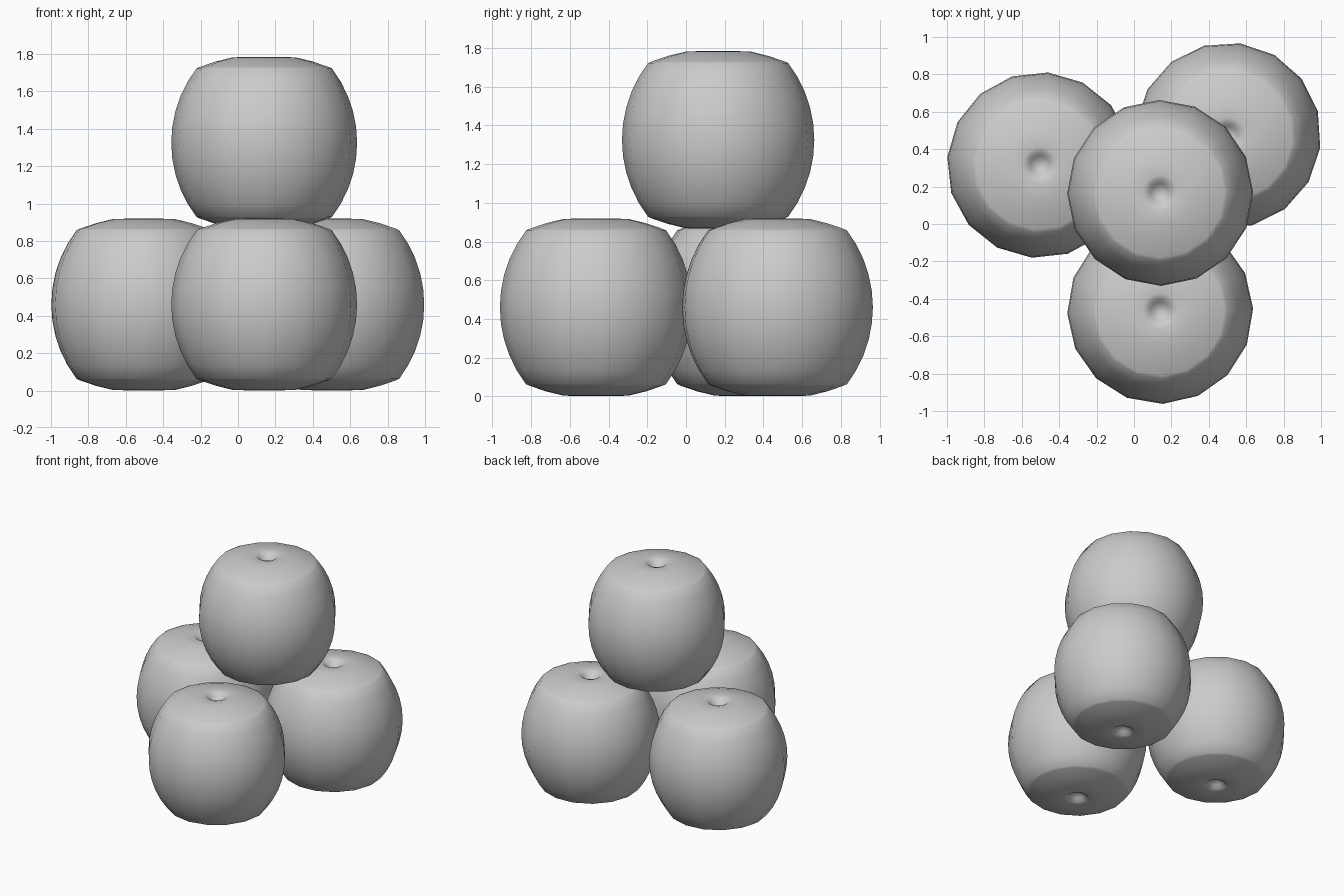
import bpy, bmesh
from math import sin, cos, pi, radians

cube = bpy.data.objects.get("Cube")
if cube:
    bpy.data.objects.remove(cube, do_unlink=True)

SIDES = 16
HALF = 0.46      # half height of a barrel
BULGE = 0.652    # radius of the side arc
WAIST = 0.497    # widest radius

grey = bpy.data.materials.new("plain_grey")
grey.use_nodes = True
grey.diffuse_color = (0.6, 0.6, 0.6, 1)
bsdf = next(n for n in grey.node_tree.nodes if n.type == 'BSDF_PRINCIPLED')
bsdf.inputs["Base Color"].default_value = (0.6, 0.6, 0.6, 1)


def barrel_profile():
    """Radius and height from bottom dimple to top dimple."""
    # Dimple, domed cap and rim of the upper end
    cap = [(0.025, 0.415), (0.05, 0.43), (0.07, 0.452), (0.095, 0.459),
           (0.17, 0.456), (0.26, 0.434), (0.345, 0.405)]
    # Bulging side
    steps = 10
    side = []
    for i in range(steps + 1):
        a = radians(37.5) * (2 * i / steps - 1)
        side.append((WAIST - BULGE * (1 - cos(a)), BULGE * sin(a)))
    return [(r, -z) for r, z in cap] + side + cap[::-1]


def make_barrel(name, location, turn):
    """Lathe the profile around z, closing both dimples with fans."""
    bm = bmesh.new()
    rings = []
    for r, z in barrel_profile():
        angles = [2 * pi * i / SIDES for i in range(SIDES)]
        rings.append([bm.verts.new((r * cos(a), r * sin(a), z)) for a in angles])
    for low, high in zip(rings, rings[1:]):
        for i in range(SIDES):
            j = (i + 1) % SIDES
            bm.faces.new((low[i], low[j], high[j], high[i]))
    for ring, z in ((rings[0], -0.41), (rings[-1], 0.41)):
        tip = bm.verts.new((0, 0, z))
        for i in range(SIDES):
            bm.faces.new((ring[i], ring[(i + 1) % SIDES], tip))
    bmesh.ops.recalc_face_normals(bm, faces=bm.faces)
    for face in bm.faces:
        face.smooth = True
    mesh = bpy.data.meshes.new(name)
    bm.to_mesh(mesh)
    bm.free()
    mesh.materials.append(grey)
    barrel = bpy.data.objects.new(name, mesh)
    barrel.location = location
    barrel.rotation_euler.z = radians(turn)
    bpy.context.collection.objects.link(barrel)


# Three barrels on the ground and one stacked on top
make_barrel("front_barrel", (0.14, -0.465, HALF), 1.5)
make_barrel("right_barrel", (-0.503, 0.315, HALF), -5)
make_barrel("left_barrel", (0.503, 0.473, HALF), -7.5)
make_barrel("top_barrel", (0.14, 0.166, 1.325), 0.5)
